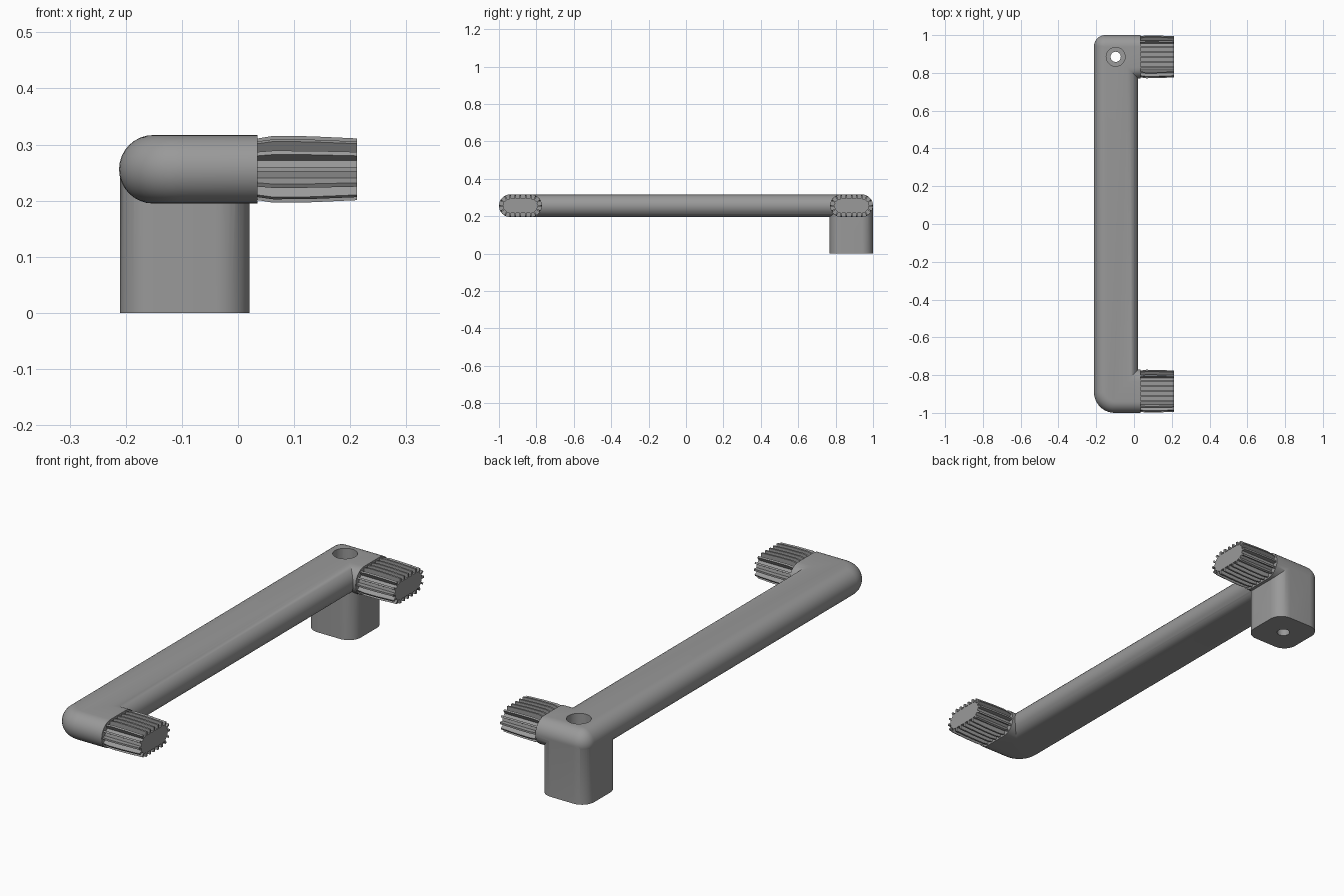
import bpy, bmesh, math

if "Cube" in bpy.data.objects:
    bpy.data.objects.remove(bpy.data.objects["Cube"])

grey = bpy.data.materials.new("plain grey")
grey.diffuse_color = (0.32, 0.32, 0.32, 1)
grey.use_nodes = True
grey.node_tree.nodes["Principled BSDF"].inputs["Base Color"].default_value = grey.diffuse_color

MID, HALF = 0.256, 0.061          # bar centre height and half thickness
LEFT, INNER, ARM_END, TIP = -0.212, 0.022, 0.035, 0.212


def loft(name, rings):
    """Skin closed rings of equal length and cap both ends."""
    bm = bmesh.new()
    rows = [[bm.verts.new(p) for p in ring] for ring in rings]
    n = len(rows[0])
    for a, b in zip(rows, rows[1:]):
        for i in range(n):
            j = (i + 1) % n
            bm.faces.new((a[i], a[j], b[j], b[i]))
    bm.faces.new(rows[0][::-1])
    bm.faces.new(rows[-1])
    bmesh.ops.recalc_face_normals(bm, faces=bm.faces)
    mesh = bpy.data.meshes.new(name)
    bm.to_mesh(mesh)
    bm.free()
    mesh.materials.append(grey)
    obj = bpy.data.objects.new(name, mesh)
    bpy.context.collection.objects.link(obj)
    return obj


def arc(cx, cy, r, start, end, n=10):
    return [(cx + r * math.cos(math.radians(start + (end - start) * i / n)),
             cy + r * math.sin(math.radians(start + (end - start) * i / n)))
            for i in range(n + 1)]


def combine(target, tool, operation):
    mod = target.modifiers.new(operation, 'BOOLEAN')
    mod.operation, mod.object, mod.solver = operation, tool, 'EXACT'
    bpy.context.view_layer.objects.active = target
    bpy.ops.object.modifier_apply(modifier=mod.name)
    bpy.data.objects.remove(tool)


def smooth(obj, angle):
    bpy.ops.object.select_all(action='DESELECT')
    obj.select_set(True)
    bpy.context.view_layer.objects.active = obj
    bpy.ops.object.shade_smooth_by_angle(angle=math.radians(angle))


# Handle: plan outline of bar and two short arms, inset towards top and bottom
def plan(d):
    rb, rf = max(0.06 - d, 0.004), max(0.11 - d, 0.004)
    x = LEFT + d
    return ([(ARM_END, -1 + d), (ARM_END, -0.77 - d), (INNER - d, -0.77 - d),
             (INNER - d, 0.77 + d), (ARM_END, 0.77 + d), (ARM_END, 1 - d)]
            + arc(x + rb, 1 - d - rb, rb, 90, 180)
            + arc(x + rf, -1 + d + rf, rf, 180, 270))


layers = []
for i in range(17):
    a = math.pi * (i / 16 - 0.5)
    layers.append([(x, y, MID + HALF * math.sin(a))
                   for x, y in plan(HALF * (1 - math.cos(a)))])
handle = loft("handle", layers)

# Post under the back end: rounded square
cx, cy, h, r = -0.095, 0.884, 0.1155, 0.06
square = []
for k, (sx, sy) in enumerate([(1, 1), (-1, 1), (-1, -1), (1, -1)]):
    square += arc(cx + sx * (h - r), cy + sy * (h - r), r, 90 * k, 90 * k + 90)
post = loft("post", [[(x, y, z) for x, y in square] for z in (0, MID)])
combine(handle, post, 'UNION')

# Stepped screw hole through the post
for radius, low, high in ((0.027, -0.1, 0.5), (0.05, 0.13, 0.5)):
    circle = arc(-0.097, 0.885, radius, 0, 360, 32)[:-1]
    drill = loft("drill", [[(x, y, z) for x, y in circle] for z in (low, high)])
    drill.hide_render = True
    combine(handle, drill, 'DIFFERENCE')
smooth(handle, 35)

# Ribbed plugs: ribs spread around an oval core
SPAN, CORE, THICK = 0.054, 0.038, 0.004
ribs = [(SPAN, a) for a in range(-60, 61, 30)]
ribs += [(SPAN * t / 2, 90) for t in range(2, -3, -1)]
ribs += [(-SPAN, a) for a in range(120, 241, 30)]
ribs += [(SPAN * t / 2, 270) for t in range(-2, 3)]


def rib_section(x, yc, outer):
    ring = []
    for offset, angle in ribs:
        c, s = math.cos(math.radians(angle)), math.sin(math.radians(angle))
        for rad, side in ((CORE, -1), (outer, -1), (outer, 1), (CORE, 1)):
            w = side * THICK
            ring.append((x, yc + offset + rad * c - w * s, MID + rad * s + w * c))
    return ring


stations = ((0.02, 0.053), (ARM_END, 0.055), (0.063, 0.0595),
            (0.13, 0.0588), (TIP, 0.055))
for name, yc in (("front_plug", -0.885), ("back_plug", 0.885)):
    plug = loft(name, [rib_section(x, yc, o) for x, o in stations])
    smooth(plug, 20)
